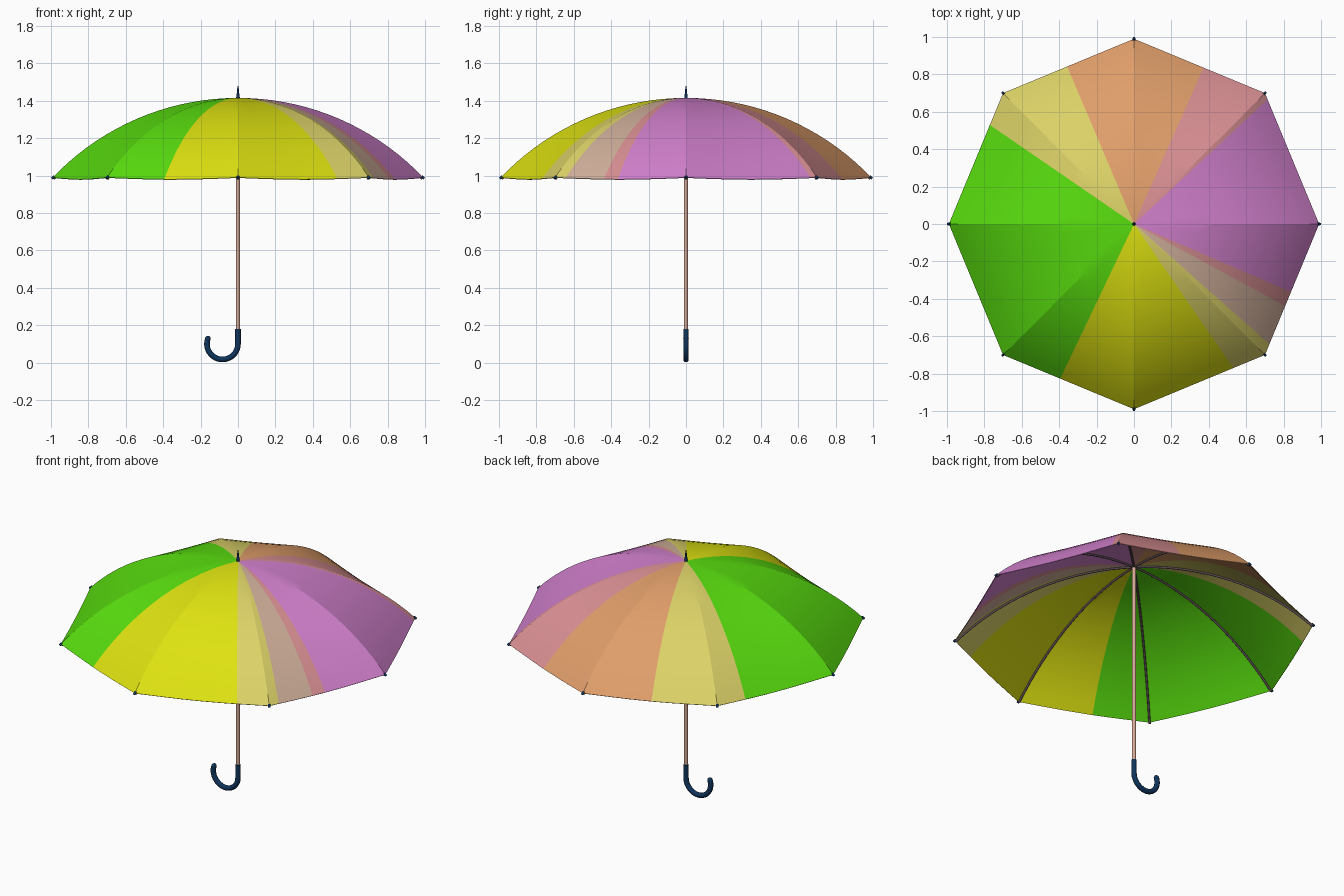
import bpy, bmesh, math
from mathutils import Vector

if "Cube" in bpy.data.objects:
    bpy.data.objects.remove(bpy.data.objects["Cube"])


def material(name, r, g, b):
    lin = [((c / 255 + 0.055) / 1.055) ** 2.4 if c > 10 else c / 255 / 12.92 for c in (r, g, b)]
    m = bpy.data.materials.new(name)
    m.diffuse_color = (*lin, 1)
    m.use_nodes = True
    m.node_tree.nodes["Principled BSDF"].inputs["Base Color"].default_value = m.diffuse_color
    return m


GREEN = material("green", 88, 220, 14)
YELLOW = material("yellow", 222, 226, 16)
STRAW = material("straw", 219, 209, 103)
ORANGE = material("orange", 224, 158, 106)
PINK = material("pink", 217, 143, 147)
VIOLET = material("violet", 211, 129, 206)
BEIGE = material("beige", 208, 175, 154)
NAVY = material("navy", 15, 52, 92)
WOOD = material("wood", 216, 170, 150)
RIB = material("rib grey", 92, 76, 84)

RIM_R, RIM_Z, TOP_Z = 0.99, 0.99, 1.415
RISE = TOP_Z - RIM_Z
ARC_R = (RIM_R ** 2 + RISE ** 2) / (2 * RISE)
ARC_END = math.asin(RIM_R / ARC_R)


def rib_point(s):
    """Radius and height along a rib, s = 0 at the crown and 1 at the rim."""
    a = s * ARC_END
    return ARC_R * math.sin(a), TOP_Z - ARC_R * (1 - math.cos(a))


def smooth(obj, degrees):
    bpy.ops.object.select_all(action='DESELECT')
    obj.select_set(True)
    bpy.context.view_layer.objects.active = obj
    bpy.ops.object.shade_smooth_by_angle(angle=math.radians(degrees))


def tube(name, paths, radius, mat, scales=None):
    """Round tubes along point paths, optionally tapered, turned into one mesh."""
    cu = bpy.data.curves.new(name, 'CURVE')
    cu.dimensions = '3D'
    cu.bevel_depth = radius
    cu.bevel_resolution = 3
    cu.use_fill_caps = True
    for path in paths:
        sp = cu.splines.new('POLY')
        sp.points.add(len(path) - 1)
        for i, p in enumerate(path):
            sp.points[i].co = (*p, 1)
            sp.points[i].radius = scales[i] if scales else 1
    cu.materials.append(mat)
    obj = bpy.data.objects.new(name, cu)
    bpy.context.collection.objects.link(obj)
    bpy.ops.object.select_all(action='DESELECT')
    obj.select_set(True)
    bpy.context.view_layer.objects.active = obj
    bpy.ops.object.convert(target='MESH')
    obj = bpy.context.view_layer.objects.active
    smooth(obj, 40)
    return obj


# Canopy: eight panels, coloured by sectors (start angle, colour)
sectors = [(43, PINK), (66, ORANGE), (113, STRAW), (145.5, GREEN), (244.5, YELLOW),
           (304.6, STRAW), (318.4, BEIGE), (331.5, PINK), (336.6, VIOLET)]
palette = [VIOLET, PINK, ORANGE, STRAW, GREEN, YELLOW, BEIGE]


def sector_index(angle):
    mat = VIOLET
    for start, m in sectors:
        if angle >= start:
            mat = m
    return palette.index(mat)


angles = sorted({i * 7.5 for i in range(48)} | {s for s, _ in sectors})
ROWS = 18
bm = bmesh.new()
crown = bm.verts.new((0, 0, TOP_Z))
columns = []
for a in angles:
    off = math.radians(a % 45 - 22.5)
    chord = math.cos(math.radians(22.5)) / math.cos(off)   # straight rim between ribs
    sag = 0.01 * math.sin(math.radians(a % 45) * 4)
    col = []
    for i in range(1, ROWS + 1):
        r, z = rib_point(i / ROWS)
        t = math.radians(a)
        col.append(bm.verts.new((r * chord * math.cos(t), r * chord * math.sin(t),
                                 z - sag * (i / ROWS) ** 2)))
    columns.append(col)
for k, a in enumerate(angles):
    c0, c1 = columns[k], columns[(k + 1) % len(angles)]
    faces = [bm.faces.new((crown, c0[0], c1[0]))]
    for i in range(ROWS - 1):
        faces.append(bm.faces.new((c0[i], c0[i + 1], c1[i + 1], c1[i])))
    for f in faces:
        f.material_index = sector_index(a + 0.01)
me = bpy.data.meshes.new("canopy")
bm.to_mesh(me)
bm.free()
for m in palette:
    me.materials.append(m)
canopy = bpy.data.objects.new("canopy", me)
bpy.context.collection.objects.link(canopy)
bpy.context.view_layer.objects.active = canopy
canopy.select_set(True)
solid = canopy.modifiers.new("cloth", 'SOLIDIFY')
solid.thickness = 0.004
solid.offset = -1
bpy.ops.object.modifier_apply(modifier="cloth")
smooth(canopy, 14)


def around(profile):
    """Repeat a (radius, height) path at the eight corners."""
    return [[Vector((r * math.cos(k * math.pi / 4), r * math.sin(k * math.pi / 4), z))
             for r, z in profile] for k in range(8)]


# Ribs under the cloth and the small caps at their ends
ribs = [rib_point(i / 18) for i in range(19)]
tube("ribs", around([(r * 0.995, z - 0.008) for r, z in ribs]), 0.006, RIB)
tube("rib_tips", around([(0.982, 0.996), (0.989, 0.990), (0.995, 0.984)]), 0.007, NAVY)

# Shaft and top spike
tube("shaft", [[(0, 0, 0.16), (0, 0, 1.41)]], 0.011, WOOD)
tube("top_spike", [[(0, 0, 1.395), (0, 0, 1.425), (0, 0, 1.45), (0, 0, 1.48)]],
     0.01, NAVY, [1.1, 0.9, 0.5, 0.3])

# Hooked handle with a rounded end
HOOK = 0.083
path = [(0, 0, 0.18), (0, 0, 0.14)]
for i in range(25):
    t = math.radians(200 * i / 24)
    path.append((-HOOK + HOOK * math.cos(t), 0, 0.1 - HOOK * math.sin(t)))
tube("handle", [path], 0.015, NAVY)
bpy.ops.mesh.primitive_uv_sphere_add(segments=16, ring_count=8, radius=0.015, location=path[-1])
end = bpy.context.object
end.name = "handle_end"
end.data.materials.append(NAVY)
smooth(end, 60)
